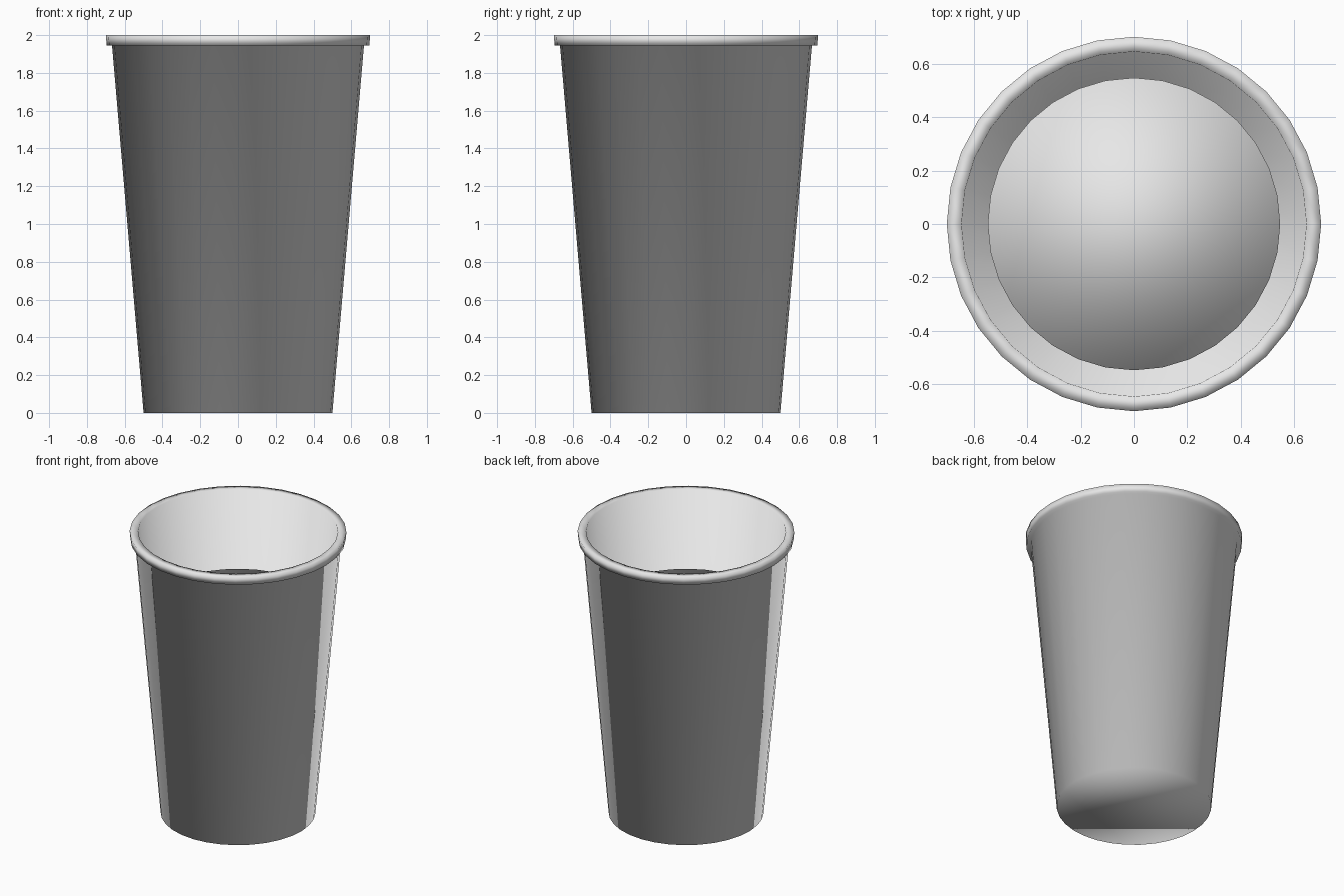
import bpy, bmesh, math

if "Cube" in bpy.data.objects:
    bpy.data.objects.remove(bpy.data.objects["Cube"])

SIDES = 32


def lathe(name, profile, mat):
    """Spin (radius, z) points around z; close both ends with a cap."""
    bm = bmesh.new()
    rings = []
    for r, z in profile:
        rings.append([bm.verts.new((r * math.cos(2 * math.pi * i / SIDES),
                                    r * math.sin(2 * math.pi * i / SIDES), z))
                      for i in range(SIDES)])
    for a, b in zip(rings, rings[1:]):
        for i in range(SIDES):
            j = (i + 1) % SIDES
            bm.faces.new((a[i], a[j], b[j], b[i]))
    bm.faces.new(rings[0][::-1])
    bm.faces.new(rings[-1])
    for f in bm.faces:
        f.smooth = True
    mesh = bpy.data.meshes.new(name)
    bm.to_mesh(mesh)
    bm.free()
    mesh.materials.append(mat)
    obj = bpy.data.objects.new(name, mesh)
    bpy.context.collection.objects.link(obj)
    return obj


grey = bpy.data.materials.new("light_grey")
grey.diffuse_color = (0.8, 0.8, 0.8, 1)
grey.use_nodes = True
grey.node_tree.nodes["Principled BSDF"].inputs["Base Color"].default_value = grey.diffuse_color

# Tapered cup: outer wall, rolled lip, inner wall and floor
lathe("cup", [(0.50, 0.0), (0.667, 1.945), (0.695, 1.945), (0.70, 2.0),
              (0.645, 2.0), (0.47, 0.05)], grey)

# Filling inside the cup, with a small gap to the wall
lathe("filling", [(0.43, 0.06), (0.547, 1.48)], grey)
